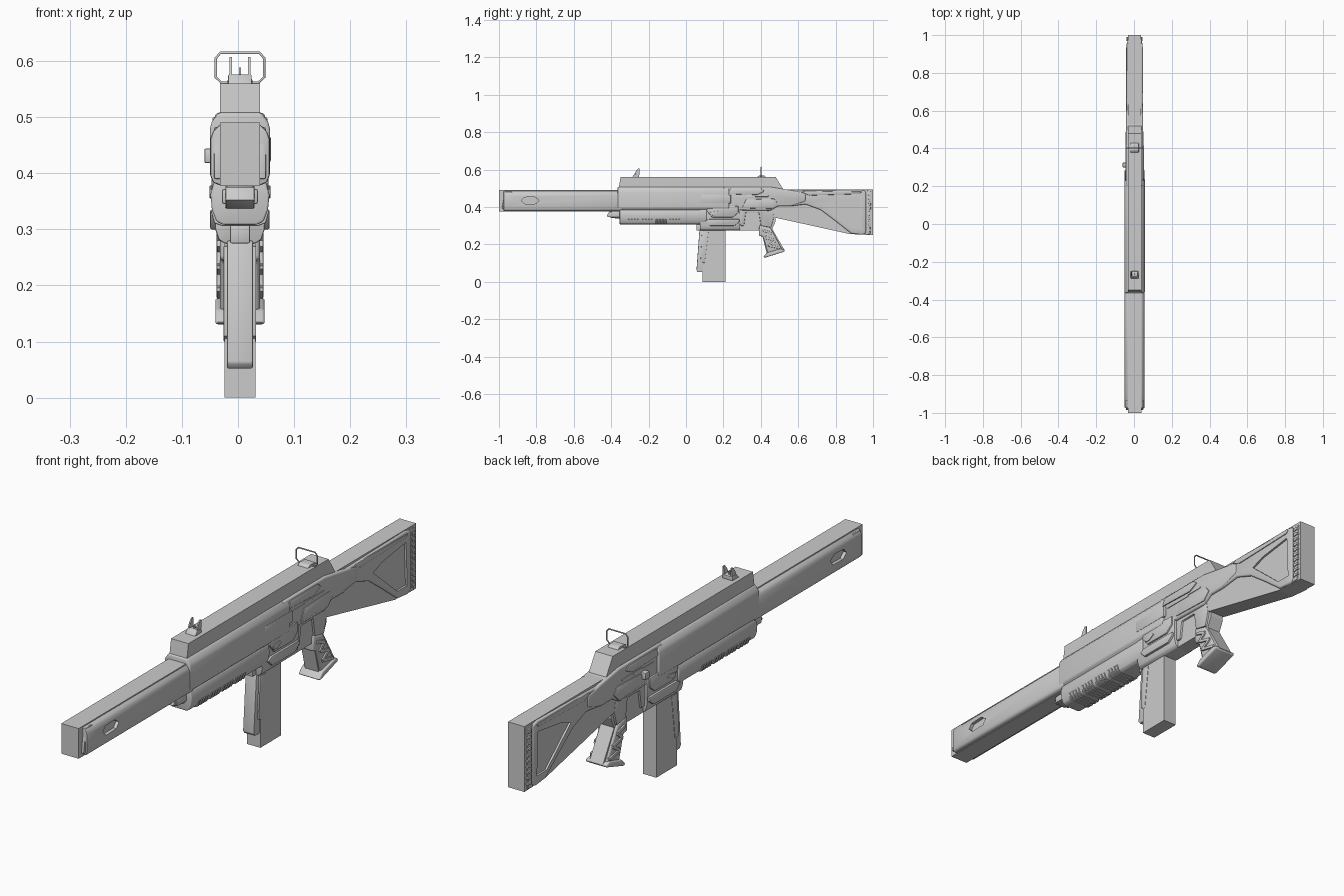
import bpy, bmesh, math
from mathutils import Vector

XC = 0.0035   # the rifle's middle plane


def activate(ob):
    bpy.ops.object.select_all(action='DESELECT')
    ob.select_set(True)
    bpy.context.view_layer.objects.active = ob


def finish(ob, bevel=0.0, segs=2, smooth=True):
    activate(ob)
    if bevel:
        m = ob.modifiers.new('bevel', 'BEVEL')
        m.width, m.segments, m.limit_method = bevel, segs, 'ANGLE'
        m.angle_limit = math.radians(25)
        bpy.ops.object.modifier_apply(modifier=m.name)
    if smooth:
        bpy.ops.object.shade_smooth_by_angle(angle=math.radians(32))
    return ob


def extrude(name, pts, d, vec, bevel=0.0, segs=2, smooth=True):
    """Extrude the closed loop of 3D points pts by vec."""
    bm = bmesh.new()
    f = bm.faces.new([bm.verts.new(p) for p in pts])
    ex = bmesh.ops.extrude_face_region(bm, geom=[f])['geom']
    bmesh.ops.translate(bm, vec=Vector(vec) * d,
                        verts=[v for v in ex if isinstance(v, bmesh.types.BMVert)])
    bmesh.ops.recalc_face_normals(bm, faces=bm.faces)
    me = bpy.data.meshes.new(name)
    bm.to_mesh(me)
    bm.free()
    ob = bpy.data.objects.new(name, me)
    bpy.context.collection.objects.link(ob)
    return finish(ob, bevel, segs, smooth)


def side(name, yz, x0, x1, bevel=0.0, segs=2, smooth=True):
    """Side profile (y, z) spanning x0..x1 from the middle plane."""
    return extrude(name, [(XC + x0, y, z) for y, z in yz], x1 - x0, (1, 0, 0), bevel, segs, smooth)


def section(name, half, y0, y1, bevel=0.0, segs=2):
    """Mirrored half cross-section (x, z) running from y0 to y1."""
    loop = [(x, z) for x, z in half] + [(-x, z) for x, z in reversed(half)]
    return extrude(name, [(XC + x, y0, z) for x, z in loop], y1 - y0, (0, 1, 0), bevel, segs)


def rect(y0, y1, z0, z1):
    return [(y0, z0), (y1, z0), (y1, z1), (y0, z1)]


def both(name, yz, x0, x1, bevel=0.0):
    """The same plate on the left and the right."""
    return [side(name + '_right', yz, x0, x1, bevel), side(name + '_left', yz, -x1, -x0, bevel)]


def cut(ob, cutters):
    for c in cutters:
        activate(ob)
        m = ob.modifiers.new('cut', 'BOOLEAN')
        m.operation, m.object, m.solver = 'DIFFERENCE', c, 'EXACT'
        bpy.ops.object.modifier_apply(modifier=m.name)
        bpy.data.objects.remove(c)
    finish(ob)


def bar(name, a, b, w, x0, x1, bevel=0.002):
    """Slanted bar between two (y, z) points."""
    a, b = Vector(a), Vector(b)
    t = (b - a).normalized()
    n = Vector((-t.y, t.x)) * w / 2
    return side(name, [a + n, b + n, b - n, a - n], x0, x1, bevel)


# plain flat-sided core
W = 0.036
side('barrel_core', rect(-1.0, -0.30, 0.377, 0.49), -W, W, smooth=False)
side('top_rail', [(-0.37, 0.44), (-0.35, 0.56), (0.48, 0.56), (0.52, 0.495), (0.52, 0.44)],
     -W, W, smooth=False)
side('stock_core', [(0.40, 0.36), (0.47, 0.345), (0.875, 0.256), (1.0, 0.25), (1.0, 0.495), (0.40, 0.495)],
     -0.034, 0.034, smooth=False)
side('trigger_block', [(0.28, 0.275), (0.457, 0.275), (0.48, 0.325), (0.47, 0.42), (0.28, 0.42)],
     -0.028, 0.028, smooth=False)
side('grip_core', [(0.395, 0.30), (0.46, 0.285), (0.528, 0.168), (0.435, 0.14)], -0.028, 0.028, smooth=False)

# barrel shroud with a slot on each side
shroud = section('barrel_shroud', [(0.037, 0.379), (0.048, 0.383), (0.0525, 0.395),
                                   (0.0525, 0.462), (0.048, 0.475), (0.037, 0.486)], -0.975, -0.34, 0.004)
slot = [(-0.88, 0.435), (-0.865, 0.452), (-0.81, 0.455), (-0.785, 0.437), (-0.80, 0.418), (-0.86, 0.416)]
cut(shroud, both('slot', slot, 0.04, 0.08))
both('shroud_tip', [(-0.985, 0.39), (-0.93, 0.39), (-0.93, 0.482), (-0.97, 0.482)], 0.03, 0.046, 0.003)

# upper receiver
section('upper_receiver', [(0.040, 0.38), (0.0535, 0.395), (0.0535, 0.48), (0.050, 0.492), (0.038, 0.508)],
        -0.365, 0.23, 0.005, 3)
side('rear_receiver', [(0.20, 0.385), (0.45, 0.38), (0.49, 0.405), (0.56, 0.405), (0.64, 0.43), (0.64, 0.475),
                       (0.56, 0.49), (0.45, 0.508), (0.20, 0.508)], -0.045, 0.045, 0.008, 3)
both('receiver_plate', [(0.22, 0.47), (0.24, 0.50), (0.40, 0.50), (0.42, 0.485), (0.38, 0.465)], 0.03, 0.049, 0.003)
both('hinge_plate', [(0.30, 0.395), (0.46, 0.39), (0.49, 0.42), (0.47, 0.445), (0.32, 0.44)], 0.03, 0.048, 0.003)
for i in range(2):
    both('receiver_rib_%d' % i, rect(0.25 + 0.07 * i, 0.37 + 0.07 * i, 0.45 + 0.005 * i, 0.456 + 0.005 * i),
         0.03, 0.0475, 0.001)
side('charging_handle', rect(0.30, 0.325, 0.418, 0.444), -0.0635, -0.03, 0.003)
side('bolt_cover', rect(0.08, 0.24, 0.42, 0.465), 0.03, 0.055, 0.003)

# lower handguard with grip ribs
section('lower_handguard', [(0.030, 0.308), (0.042, 0.314), (0.050, 0.335), (0.0525, 0.362), (0.046, 0.386)],
        -0.355, 0.11, 0.004, 3)
for i in range(16):
    y = -0.31 + 0.016 * i + 0.010 * (i // 4)
    section('handguard_rib_%d' % i, [(0.032, 0.306), (0.046, 0.311), (0.0525, 0.334), (0.045, 0.338)],
            y, y + 0.009, 0.001, 1)
side('handguard_nose', [(-0.425, 0.352), (-0.40, 0.343), (-0.34, 0.335), (-0.34, 0.38), (-0.41, 0.375)],
     -0.026, 0.026, 0.003)
both('nose_lug', rect(-0.41, -0.35, 0.345, 0.372), 0.018, 0.032, 0.004)

# magazine well
section('magazine_well', [(0.028, 0.275), (0.038, 0.282), (0.044, 0.30), (0.046, 0.40)], 0.075, 0.29, 0.003)
both('well_flare', [(0.10, 0.325), (0.125, 0.30), (0.26, 0.30), (0.285, 0.32), (0.285, 0.335), (0.12, 0.335)],
     0.03, 0.053, 0.003)
both('well_panel', [(0.11, 0.38), (0.14, 0.345), (0.25, 0.345), (0.28, 0.37), (0.28, 0.405), (0.12, 0.41)],
     0.03, 0.051, 0.004)
both('selector', [(0.13, 0.358), (0.15, 0.355), (0.18, 0.37), (0.17, 0.378), (0.13, 0.372)], 0.04, 0.054, 0.001)
side('well_lip', rect(0.055, 0.10, 0.275, 0.31), -0.018, 0.018, 0.003)

# magazine
side('magazine', rect(0.088, 0.21, 0.0, 0.30), -0.0275, 0.0275, smooth=False)
side('magazine_front', [(0.072, 0.28), (0.056, 0.062), (0.064, 0.052), (0.12, 0.052), (0.12, 0.28)],
     -0.023, 0.023, 0.003)
both('magazine_strip', [(0.085, 0.27), (0.078, 0.11), (0.10, 0.10), (0.12, 0.27)], 0.01, 0.029, 0.001)

# trigger area and pistol grip
side('trigger_frame', [(0.28, 0.385), (0.29, 0.30), (0.31, 0.30), (0.32, 0.37), (0.39, 0.37), (0.40, 0.30),
                       (0.455, 0.29), (0.47, 0.345), (0.46, 0.40), (0.28, 0.40)], -0.036, 0.036, 0.004)
side('pistol_grip', [(0.392, 0.305), (0.39, 0.245), (0.412, 0.243), (0.438, 0.152), (0.515, 0.172), (0.452, 0.29)],
     -0.036, 0.036, 0.008, 3)
side('grip_base', [(0.412, 0.133), (0.425, 0.13), (0.526, 0.162), (0.527, 0.172), (0.508, 0.178), (0.435, 0.157)],
     -0.044, 0.044, 0.005, 3)
zig = [(0.41, 0.275), (0.455, 0.262), (0.425, 0.235), (0.482, 0.222), (0.44, 0.195), (0.505, 0.182)]
for sx, tag in ((1, 'right'), (-1, 'left')):
    for i in range(5):
        bar('grip_ridge_%s_%d' % (tag, i), zig[i], zig[i + 1], 0.012, sx * 0.030, sx * 0.0415)

# skeleton stock around the core
frame = side('stock_frame', [(0.50, 0.485), (0.93, 0.493), (0.962, 0.485), (0.962, 0.262), (0.945, 0.252),
                             (0.885, 0.258), (0.80, 0.325), (0.72, 0.385), (0.64, 0.415), (0.56, 0.405),
                             (0.50, 0.41)], -0.042, 0.042, 0.007, 3)
hole = [(0.735, 0.412), (0.79, 0.432), (0.93, 0.452), (0.937, 0.288), (0.88, 0.288)]
cut(frame, both('hole', hole, 0.0345, 0.08))
both('stock_top_strip', [(0.62, 0.478), (0.66, 0.462), (0.93, 0.47), (0.94, 0.482), (0.64, 0.487)],
     0.03, 0.045, 0.003)
side('butt_plate', [(0.955, 0.252), (0.985, 0.255), (0.99, 0.485), (0.955, 0.49)], -0.038, 0.038, 0.003)
for i in range(10):
    z = 0.268 + 0.0215 * i
    both('butt_tooth_%d' % i, [(0.968, z), (0.99, z + 0.004), (0.99, z + 0.011), (0.968, z + 0.015)],
         0.03, 0.042, 0.001)

# front sight
side('front_sight_base', [(-0.29, 0.558), (-0.25, 0.558), (-0.25, 0.574), (-0.275, 0.576)], -0.021, 0.021, 0.002)
both('front_sight_ear', [(-0.278, 0.57), (-0.25, 0.57), (-0.248, 0.606), (-0.256, 0.607), (-0.268, 0.592)],
     0.014, 0.019)
side('front_sight_post', [(-0.268, 0.57), (-0.258, 0.57), (-0.26, 0.588), (-0.264, 0.588)], -0.002, 0.002)

# rear sight: octagonal wire frame
cu = bpy.data.curves.new('rear_sight', 'CURVE')
cu.dimensions, cu.bevel_depth, cu.bevel_resolution = '3D', 0.0026, 1
octagon = [(0.033, 0.5615), (0.043, 0.571), (0.043, 0.605), (0.035, 0.6145)]
octagon += [(-x, z) for x, z in reversed(octagon)]
sp = cu.splines.new('POLY')
sp.points.add(len(octagon) - 1)
sp.use_cyclic_u = True
for p, (x, z) in zip(sp.points, octagon):
    p.co = (XC + x, 0.402, z, 1)
sight = bpy.data.objects.new('rear_sight', cu)
bpy.context.collection.objects.link(sight)
activate(sight)
bpy.ops.object.convert(target='MESH')
side('rear_sight_base', [(0.375, 0.558), (0.43, 0.558), (0.42, 0.568), (0.39, 0.568)], -0.022, 0.022, 0.002)
